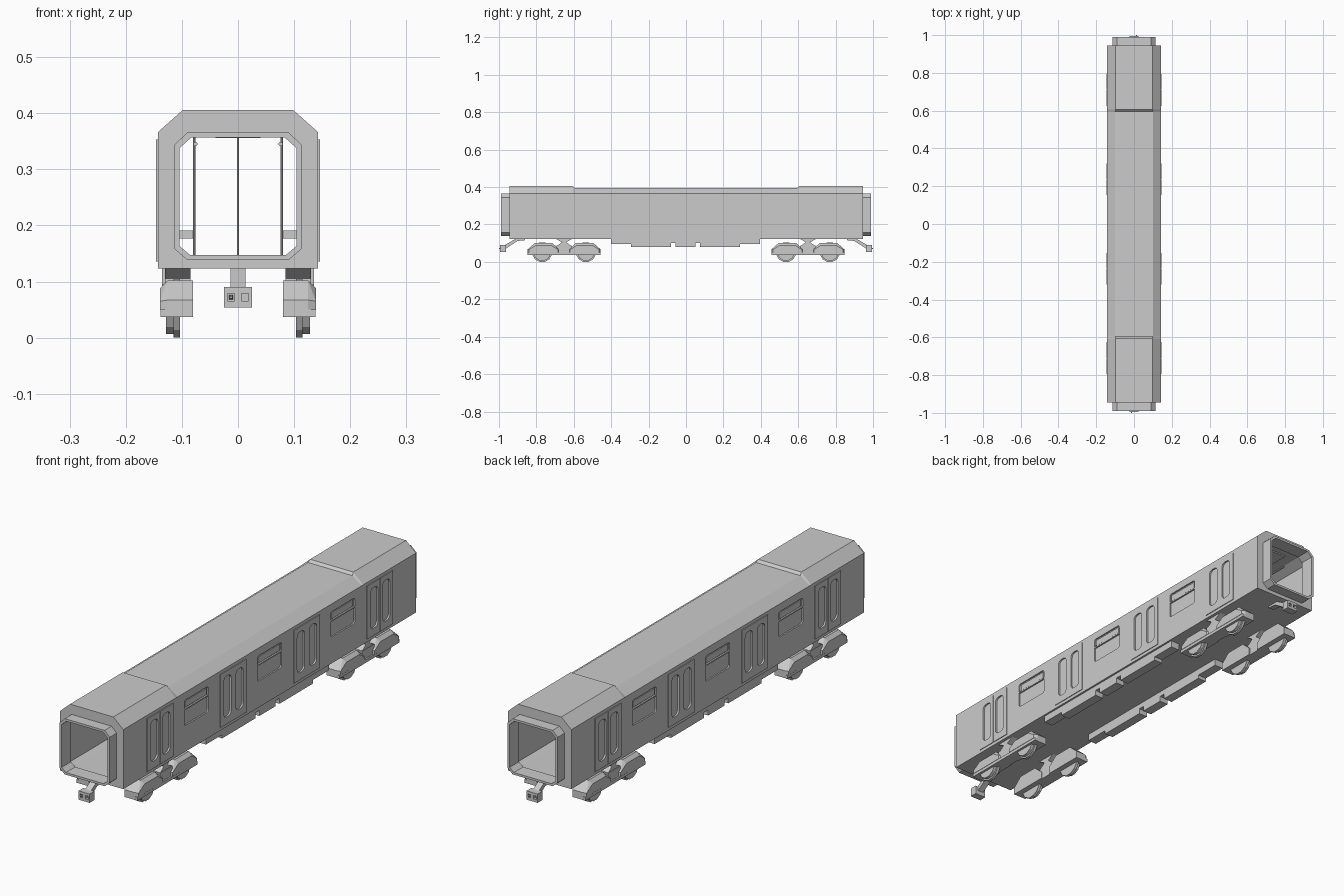
import bpy, bmesh
from math import sin, cos, pi

if "Cube" in bpy.data.objects:
    bpy.data.objects.remove(bpy.data.objects["Cube"])

SIDES = (-1, 1)


def finish(name, bm):
    bmesh.ops.recalc_face_normals(bm, faces=bm.faces)
    me = bpy.data.meshes.new(name)
    bm.to_mesh(me)
    bm.free()
    ob = bpy.data.objects.new(name, me)
    bpy.context.collection.objects.link(ob)
    return ob


def add_prism(bm, pts, x0, x1):
    """Extrude a (y, z) outline from x0 to x1."""
    a = [bm.verts.new((x0, y, z)) for y, z in pts]
    b = [bm.verts.new((x1, y, z)) for y, z in pts]
    n = len(pts)
    bm.faces.new(a)
    bm.faces.new(b[::-1])
    for i in range(n):
        bm.faces.new((a[i], b[i], b[(i + 1) % n], a[(i + 1) % n]))


def prisms(name, items):
    bm = bmesh.new()
    for pts, x0, x1 in items:
        add_prism(bm, pts, x0, x1)
    return finish(name, bm)


def hull(name, pts):
    bm = bmesh.new()
    for p in pts:
        bm.verts.new(p)
    bmesh.ops.convex_hull(bm, input=bm.verts)
    bmesh.ops.dissolve_limit(bm, angle_limit=0.01, verts=bm.verts, edges=bm.edges)
    return finish(name, bm)


def rect(y0, y1, z0, z1):
    return [(y0, z0), (y1, z0), (y1, z1), (y0, z1)]


def rounded(cy, cz, hy, hz, r, seg=4):
    out = []
    for k, (sy, sz) in enumerate(((1, 1), (-1, 1), (-1, -1), (1, -1))):
        for i in range(seg + 1):
            a = (k + i / seg) * pi / 2
            out.append((cy + sy * (hy - r) + r * cos(a), cz + sz * (hz - r) + r * sin(a)))
    return out


def circle(cy, cz, r, n, rot=0.0):
    return [(cy + r * cos(2 * pi * (i + rot) / n), cz + r * sin(2 * pi * (i + rot) / n)) for i in range(n)]


def cut(ob, cutter):
    m = ob.modifiers.new("cut", 'BOOLEAN')
    m.operation, m.solver, m.object = 'DIFFERENCE', 'EXACT', cutter
    bpy.context.view_layer.objects.active = ob
    bpy.ops.object.modifier_apply(modifier=m.name)


def rod(name, x, y, z, r, length, axis='Z'):
    rot = (pi / 2, 0, 0) if axis == 'Y' else (0, 0, 0)
    bpy.ops.mesh.primitive_cylinder_add(vertices=8, radius=r, depth=length, location=(x, y, z), rotation=rot)
    bpy.context.object.name = name


# Body shell: half sections of 4 points mirrored, lofted outside, then back inside
HIGH = [(.11, .123), (.143, .123), (.143, .366), (.098, .406)]
LOW = [(.11, .123), (.143, .123), (.143, .366), (.1, .396)]
FRAME = [(.09, .138), (.113, .158), (.113, .344), (.09, .366)]
DOORWAY = [(.085, .147), (.104, .163), (.104, .338), (.083, .357)]
ROOM = [(.1, .144), (.129, .145), (.129, .34), (.09, .361)]
path = [(HIGH, -.945), (HIGH, -.605), (LOW, -.595), (LOW, .595), (HIGH, .605), (HIGH, .945),
        (FRAME, .945), (FRAME, .99), (DOORWAY, .99), (DOORWAY, .93), (ROOM, .93),
        (ROOM, -.93), (DOORWAY, -.93), (DOORWAY, -.99), (FRAME, -.99), (FRAME, -.945)]
bm = bmesh.new()
rings = []
for half, y in path:
    sec = half + [(-x, z) for x, z in half[::-1]]
    rings.append([bm.verts.new((x, y, z)) for x, z in sec])
for i, a in enumerate(rings):
    b = rings[(i + 1) % len(rings)]
    for j in range(8):
        k = (j + 1) % 8
        bm.faces.new((a[j], a[k], b[k], b[j]))
body = finish("car_body", bm)

# Door leaves on both sides
DOORS = (-.71, -.237, .237, .71)
WINDOWS = (-.473, 0, .473)
leaves, slots = [], []
for s in SIDES:
    for d in DOORS:
        for k in SIDES:
            leaves.append((rect(d + k * .001, d + k * .084, .136, .353), s * .1405, s * .146))
            slots.append((rounded(d + k * .039, .249, .024, .083, .018), s * .139, s * .16))
doors = prisms("door_leaves", leaves)

# Recessed glazing of the doors and side windows
recess = slots + [(rounded(w, .282, .078, .052, .01), s * .137, s * .16) for s in SIDES for w in WINDOWS]
cutter = prisms("window_cutter", recess)
cutter.hide_render = True
cut(body, cutter)
cut(doors, cutter)
bpy.data.objects.remove(cutter)

# Window frames: two stacked sashes, the upper one set further out
sash = []
for s in SIDES:
    for w in WINDOWS:
        sash.append((rect(w - .07, w + .07, .302, .328), s * .1365, s * .1405))
        sash.append((rect(w - .078, w + .078, .294, .299), s * .1365, s * .1435))
prisms("window_sashes", sash)

# Seats, backrests and stanchions
for s in SIDES:
    for w in WINDOWS:
        parts = [(rect(w + i * .07 - .034, w + i * .07 + .034, .177, .191), s * .078, s * .1295)
                 for i in (-1, 0, 1)]
        parts += [(rect(w - .104, w + .104, .191, .232), s * .12, s * .1295),
                  (rect(w - .1, w + .1, .144, .177), s * .105, s * .1295)]
        prisms("bench_seat", parts)
        for e in SIDES:
            rod("seat_pole", s * .078, w + e * .112, .252, .0022, .216)
    rod("overhead_rail", s * .076, 0, .345, .004, 1.7, 'Y')
for d in DOORS:
    rod("centre_pole", 0, d, .252, .0022, .216)
prisms("ceiling_strip", [(rect(-.9, .9, .356, .362), -.04, .04)])

# Underfloor equipment boxes
boxes = []
for s in SIDES:
    for y0, y1, z in ((-.4, -.295, .095), (-.295, -.08, .08), (-.08, -.055, .102), (-.055, .05, .08),
                      (.05, .075, .102), (.075, .29, .08), (.29, .395, .095)):
        boxes.append((rect(y0, y1, z, .125), s * .095, s * .135))
prisms("underfloor_boxes", boxes)

# Bogies: axlebox covers, side beam, bolster and wheels
for b in (-.652, .652):
    for s in SIDES:
        for e in SIDES:
            c = b + e * .11
            pts = []
            for k in SIDES:
                for x in (.08, .125):
                    pts += [(s * x, c + k * .085, .037), (s * x, c + k * .085, .067), (s * x, c + k * .045, .102)]
                pts += [(s * .139, c + k * .078, .05), (s * .139, c + k * .078, .065), (s * .139, c + k * .042, .088)]
            hull("axlebox_cover", pts)
            w = b + e * .117
            prisms("wheel", [(circle(w, .052, .054, 12, .5), s * .103, s * .115),
                             (circle(w, .052, .047, 12, .5), s * .115, s * .128)])
        prisms("bogie_beam", [(rect(b - .195, b + .195, .037, .05), s * .085, s * .138),
                              (rect(b - .04, b + .04, .05, .088), s * .085, s * .132)])
        prisms("bogie_bolster", [([(b - .045, .124), (b + .045, .124), (b + .012, .105), (b + .035, .088),
                                   (b - .035, .088), (b - .012, .105)], s * .085, s * .13)])

# Couplers at both ends
for e in SIDES:
    prisms("coupler_bar", [([(e * .86, .124), (e * .91, .124), (e * .972, .088), (e * .972, .072),
                             (e * .962, .072), (e * .9, .112), (e * .86, .116)], -.013, .013)])
    head = prisms("coupler_head", [(rect(e * .963, e * .994, .054, .09), -.025, .025)])
    holes = prisms("hole_cutter", [(rect(e * .98, e * 1.02, .065, .079), k * .006, k * .019) for k in SIDES])
    holes.hide_render = True
    cut(head, holes)
    bpy.data.objects.remove(holes)
    hull("coupler_pin", [(e * .0125 + dx * r, e * y, .072 + dz * r) for y, r in ((.979, .004), (1.0, .002))
                         for dx in SIDES for dz in SIDES])
